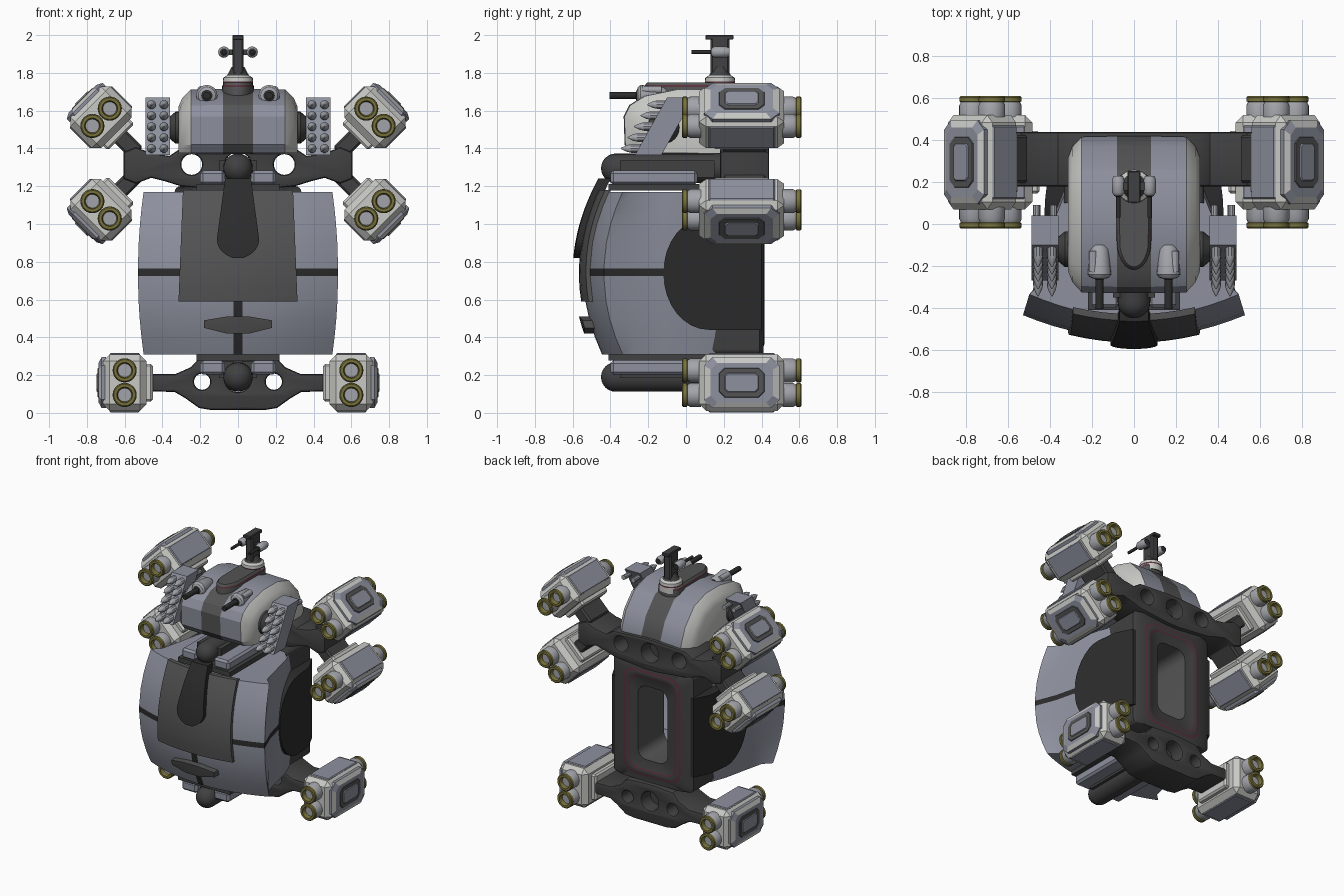
import bpy, bmesh, math
from mathutils import Matrix, Vector

if "Cube" in bpy.data.objects:
    bpy.data.objects.remove(bpy.data.objects["Cube"])

def material(name, rgb):
    m = bpy.data.materials.new(name)
    m.diffuse_color = (*rgb, 1)
    m.use_nodes = True
    m.node_tree.nodes["Principled BSDF"].inputs["Base Color"].default_value = m.diffuse_color
    return m

GREY = material("blue_grey", (.27, .285, .345))
WHITE = material("off_white", (.58, .58, .56))
SILVER = material("silver", (.36, .37, .40))
PANEL = material("panel_grey", (.088, .088, .088))
DARK = material("dark_frame", (.052, .052, .054))
BLACK = material("black", (.025, .025, .026))
OLIVE = material("olive_brass", (.19, .17, .045))
MAROON = material("maroon", (.10, .03, .045))

T = Matrix.Translation
def R(deg, axis): return Matrix.Rotation(math.radians(deg), 4, axis)
I = Matrix.Identity(4)

def add(name, bm, mats, M=I, angle=35):
    bmesh.ops.recalc_face_normals(bm, faces=bm.faces)
    me = bpy.data.meshes.new(name)
    bm.to_mesh(me); bm.free()
    for m in mats: me.materials.append(m)
    for p in me.polygons: p.use_smooth = True
    me.set_sharp_from_angle(angle=math.radians(angle))
    ob = bpy.data.objects.new(name, me)
    ob.matrix_world = M
    bpy.context.collection.objects.link(ob)
    return ob

def loft(name, rings, mats, rule=None, closed=True, caps=(True, True), capmat=0, M=I, angle=35):
    """Skin a list of equal-length rings; rule(i, j, centre) picks the material."""
    bm = bmesh.new()
    vs = [[bm.verts.new(p) for p in r] for r in rings]
    n = len(rings[0])
    for i in range(len(rings) - 1):
        for j in range(n if closed else n - 1):
            k = (j + 1) % n
            f = bm.faces.new((vs[i][j], vs[i][k], vs[i+1][k], vs[i+1][j]))
            if rule: f.material_index = rule(i, j, f.calc_center_median())
    for c, r in zip(caps, (vs[0], vs[-1])):
        if c: bm.faces.new(r).material_index = capmat
    return add(name, bm, mats, M, angle)

def box(name, c, s, mat, bevel=0, M=I):
    bm = bmesh.new()
    bmesh.ops.create_cube(bm, size=1, matrix=T(c) @ Matrix.Diagonal((*s, 1)))
    if bevel:
        bmesh.ops.bevel(bm, geom=bm.edges[:], offset=bevel, segments=1, affect='EDGES')
    return add(name, bm, [mat], M, 20)

def lathe(name, prof, mats, M, idx=None, n=24):
    """Revolve (radius, height) points round local z; one material index per step."""
    rings = [[(max(r, .0004) * math.cos(2*math.pi*k/n), max(r, .0004) * math.sin(2*math.pi*k/n), h)
              for k in range(n)] for r, h in prof]
    return loft(name, rings, mats, (lambda i, j, c: idx[i]) if idx else None, M=M,
                capmat=idx[-1] if idx else 0)

FWD, BACK = R(90, 'X'), R(-90, 'X')     # local z to -y / +y

# ---- hull shell, open at the back behind the hatch
def t2(z): return ((z - .74) / .43) ** 2
def hull_y(x, z): return -.545 + .39 * x * x + .1 * t2(z)
xs = [.025, .1, .17, .25, .31, .38, .46, .53]
xs = [-x for x in reversed(xs)] + xs
rings = []
for z in (.31, .4, .5, .59, .725, .765, .9, 1.0, 1.09, 1.17):
    s = 1 - .057 * t2(z)
    side = [(.47, -.28), (.43, -.12), (.39, .05), (.34, .17)]
    rings.append([(-x * s, y, z) for x, y in reversed(side)] +
                 [(x * s, hull_y(x, z), z) for x in xs] + [(x * s, y, z) for x, y in side])
loft("hull_shell", rings, [GREY, BLACK],
     lambda i, j, c: int(.725 < c.z < .765 or (abs(c.x) < .02 and c.z < .59)), closed=False)

def patch(name, zs, w, off, mat):
    """Curved plate lying on the hull front; w(z) gives its half width."""
    rs = []
    for z in zs:
        u = [w(z) * (k / 4 - 1) for k in range(9)]
        rs.append([(x, hull_y(x, z) - off, z) for x in u] +
                  [(x, hull_y(x, z) + .01, z) for x in reversed(u)])
    return loft(name, rs, [mat])

def span(a, b, n): return [a + (b - a) * k / n for k in range(n + 1)]
patch("front_panel", span(.59, 1.18, 10), lambda z: .315 - .04 * (z - .59), .022, PANEL)
def tongue(z):
    if z < .92: return max(.03, .112 * math.sqrt(max(0, 1 - ((.92 - z) / .1) ** 2)))
    return .112 - .042 * (z - .92) / .31
patch("front_tongue", span(.82, .92, 6) + span(.96, 1.24, 7), tongue, .055, BLACK)
patch("front_badge_plate", (.42, .45, .49, .51), lambda z: .18 if .44 < z < .5 else .06, .05, PANEL)

# ---- black side blocks, D-shaped from the side
arc = [(.12 - .24 * math.sin(math.pi * k / 16), .74 - .30 * math.cos(math.pi * k / 16)) for k in range(17)]
D = [(.4, .44), (.28, .44)] + arc + [(.28, 1.04), (.4, 1.04)]
for s in (-1, 1):
    outer = [(s * (.345 if y > .39 else .405 if y > .27 else .425 + .05 * (.1 - y)), y, z) for y, z in D]
    loft("side_block", [[(s * .3, y, z) for y, z in D], outer], [BLACK], angle=25)

# ---- rear hatch frame with a deep opening
def rrect(hw, z0, z1, r, y):
    out = []
    for cx, cz, a in ((hw-r, z1-r, 0), (-hw+r, z1-r, 90), (-hw+r, z0+r, 180), (hw-r, z0+r, 270)):
        for k in range(5):
            t = math.radians(a + 22.5 * k)
            out.append((cx + r * math.cos(t), y, cz + r * math.sin(t)))
    return out
hatch = [(.335, .31, 1.2, .03, .1), (.335, .31, 1.2, .03, .39), (.30, .31, 1.2, .06, .41),
         (.24, .35, 1.15, .09, .41), (.225, .365, 1.135, .085, .415), (.20, .39, 1.11, .08, .415),
         (.19, .40, 1.10, .08, .41), (.125, .47, 1.03, .07, .40), (.115, .48, 1.02, .07, .1)]
loft("rear_hatch_frame", [rrect(*h) for h in hatch], [DARK, MAROON, PANEL],
     lambda i, j, c: {3: 1, 5: 1, 7: 2}.get(i, 0), caps=(False, False))

# ---- brackets: outlines with round holes, extruded
def bracket(name, half, holes, y0, y1):
    cu = bpy.data.curves.new(name, 'CURVE')
    cu.dimensions, cu.fill_mode = '2D', 'BOTH'
    b = .015
    cu.extrude, cu.bevel_depth, cu.bevel_resolution = (y1 - y0) / 2 - b, b, 1
    loops = [half + [(-x, z) for x, z in reversed(half)]]
    for cx, cz, r in holes:
        loops.append([(cx + r * math.cos(k * math.pi / 12), cz + r * math.sin(k * math.pi / 12)) for k in range(24)])
    for lp in loops:
        sp = cu.splines.new('POLY')
        sp.points.add(len(lp) - 1)
        for p, (x, z) in zip(sp.points, lp): p.co = (x, z, 0, 1)
        sp.use_cyclic_u = True
    tmp = bpy.data.objects.new(name, cu)
    bpy.context.collection.objects.link(tmp)
    bm = bmesh.new()
    bm.from_mesh(bpy.data.meshes.new_from_object(tmp.evaluated_get(bpy.context.evaluated_depsgraph_get())))
    bpy.data.objects.remove(tmp)
    bmesh.ops.remove_doubles(bm, verts=bm.verts, dist=.0005)
    for f in bm.faces: f.material_index = 0
    add(name, bm, [DARK], T((0, (y0 + y1) / 2, 0)) @ FWD)

bracket("upper_bracket", [(.05, 1.40), (.3, 1.385), (.36, 1.345), (.46, 1.36), (.54, 1.39), (.59, 1.37),
        (.59, 1.25), (.54, 1.23), (.46, 1.26), (.38, 1.24), (.3, 1.215), (.05, 1.19)],
        [(0, 1.31, .085), (.245, 1.315, .07), (-.245, 1.315, .07)], .18, .44)
bracket("lower_bracket", [(.05, .295), (.19, .285), (.24, .23), (.33, .19), (.46, .19), (.46, .13),
        (.33, .125), (.27, .09), (.2, .04), (.14, .03), (.05, .03)],
        [(0, .18, .085), (.19, .165, .058), (-.19, .165, .058)], .18, .44)

dome = [(.078 * math.sin(k * math.pi / 12), .45 - .078 + .078 * math.cos(k * math.pi / 12)) for k in range(6, -1, -1)]
for name, z in (("upper_spine", 1.295), ("lower_spine", .19)):
    lathe(name, [(.078, -.33)] + dome, [DARK], T((0, 0, z)) @ FWD)
for z, nm in ((1.195, "upper"), (.295, "lower")):
    box(nm + "_saddle", (0, -.12, z), (.44, .58, .035), DARK)
    for s in (-1, 1):
        box(nm + "_rail", (s * .135, -.17, 1.245 if z > 1 else .24), (.13, .46, .075), GREY, .015)
        box(nm + "_web", (s * .06, -.1, 1.29 if z > 1 else .23), (.08, .5, .09), DARK)

# ---- thruster pods (local x points outward, built in a rotated frame)
def octo(u, hy, hv, c):
    q = [(hy, hv - c), (hy - c, hv), (-hy + c, hv), (-hy, hv - c),
         (-hy, -hv + c), (-hy + c, -hv), (hy - c, -hv), (hy, -hv + c)]
    return [(u, .295 + y, v) for y, v in q]

nozzle = [(.064, -.01), (.064, .045), (.056, .062), (.063, .066), (.063, .085), (.057, .091),
          (.042, .091), (.036, .06), (0, .06)]
for x, z, a in ((.725, 1.565, 45), (.725, 1.075, -45), (.6, .16, 0)):
    for s in (1, -1):
        M = T((s * x, 0, z)) @ R(-a if s > 0 else a - 180, 'Y')
        box("pod_body", (0, .295, 0), (.23, .45, .298), WHITE, .035, M)
        box("pod_mount", (-.125, .295, 0), (.05, .3, .2), WHITE, .012, M)
        for v in (-1, 1):
            box("pod_cheek", (0, .295, v * .148), (.16, .35, .018), GREY, .006, M)
            for d, y, rot in ((1, .52, BACK), (-1, .07, FWD)):
                lathe("pod_nozzle", nozzle, [SILVER, OLIVE], M @ T((0, y, v * .065)) @ rot,
                      [0, 0, 1, 1, 1, 1, 1, 0])
        loft("pod_cover", [octo(.1, .2, .135, .045), octo(.122, .2, .135, .045), octo(.138, .165, .105, .035)],
             [GREY, WHITE], lambda i, j, c: int(j in (1, 5, 7, 3) and i == 1), M=M, angle=15)
        loft("pod_dark_ring", [octo(.13, .125, .082, .03), octo(.143, .118, .076, .03)], [PANEL], M=M, angle=15)
        loft("pod_hatch", [octo(.14, .092, .052, .015), octo(.149, .086, .046, .015)], [GREY], M=M, angle=15)
        if a:   # slanted arm joining the pod to the upper bracket
            box("pod_arm", (-.185, .31, 0), (.17, .23, .09), DARK, .012, M)

# ---- upper cabin, lofted across x
prof = [(-.29, 1.375), (-.325, 1.42), (-.33, 1.57), (-.30, 1.63), (-.22, 1.68), (-.05, 1.715), (.12, 1.715),
        (.26, 1.67), (.37, 1.55), (.42, 1.43), (.42, 1.37)]
def slab(x, k): return [(x, .05 + (y - .05) * k, 1.38 + (z - 1.38) * k) for y, z in prof]
loft("cabin", [slab(-.315, .72), slab(-.295, .86), slab(-.25, .99), slab(-.08, 1), slab(.08, 1), slab(.25, .99),
               slab(.295, .86), slab(.315, .72)], [WHITE, GREY, PANEL],
     lambda i, j, c: 2 if abs(c.x) < .08 else 1 if abs(c.x) < .25 else 0, angle=25)

# ---- roof fairing with maroon trim, mast and its guns
def lozenge(w, z, y0):
    return [(w * math.cos(a), y0 + (.14 if math.sin(a) < 0 else .05) * math.sin(a), z)
            if math.sin(a) >= 0 else (w * math.cos(a), -.07 + (.15 + w - .085) * math.sin(a), z)
            for a in [k * math.pi / 12 for k in range(24)]]
loft("roof_fairing", [lozenge(.085, 1.66, .2), lozenge(.085, 1.725, .2), lozenge(.082, 1.735, .2),
                      lozenge(.07, 1.75, .2)], [PANEL, MAROON], lambda i, j, c: int(i == 1))
lathe("mast_base", [(.08, 1.70), (.08, 1.745), (.08, 1.755), (.078, 1.775), (.06, 1.785), (.05, 1.80), (.035, 1.83)],
      [WHITE, MAROON, DARK], T((0, .18, 0)), [0, 1, 0, 0, 2, 2])
box("mast_column", (0, .18, 1.89), (.06, .10, .2), DARK, .01)
box("mast_cap", (0, .177, 1.988), (.06, .15, .024), DARK, .004)
box("mast_crossbar", (0, .18, 1.91), (.14, .04, .03), DARK)
gun = [(.022, -.05), (.03, -.03), (.03, .03), (.02, .045), (.011, .05), (.011, .15)]
for s in (-1, 1):
    lathe("mast_gun", gun, [SILVER, BLACK], T((s * .075, .18, 1.91)) @ FWD, [0, 0, 0, 1, 1], 16)

# ---- cabin guns, pivots and missile racks
cgun = [(.03, -.09), (.045, -.07), (.056, .05), (.045, .065), (.03, .07), (.019, .075), (.019, .215)]
missile = [(.024, -.11), (.024, .03), (.018, .055), (.003, .085)]
for s in (-1, 1):
    lathe("cabin_gun", cgun, [SILVER, BLACK], T((s * .165, -.19, 1.68)) @ FWD, [0, 0, 0, 0, 1, 1], 20)
    lathe("cabin_gun_sight", [(.02, -.06), (.02, .04)], [SILVER], T((s * .195, -.19, 1.71)) @ FWD, None, 12)
    lathe("cabin_gun_foot", [(.05, 1.58), (.045, 1.67)], [DARK], T((s * .165, -.18, 0)), None, 16)
    lathe("cabin_pivot", [(.085, .30), (.085, .33), (.06, .36)], [DARK], T((0, -.12, 1.51)) @ R(s * 90, 'Y'))
    side = [(-.27, 1.365), (-.13, 1.365), (.04, 1.67), (-.1, 1.67)]
    loft("missile_rack", [[(s * x, y, z) for y, z in side] for x in (.36, .49)], [GREY])
    for row in range(5):
        for x in (.392, .458):
            z = 1.40 + row * .058
            lathe("missile", missile, [SILVER], T((s * x, -.26 + row * .035, z)) @ FWD, None, 10)
    for x in (.385, .465):
        lathe("rack_exhaust", [(.018, 0), (.018, .08)], [SILVER], T((s * x, .01, 1.63)) @ BACK, None, 10)
